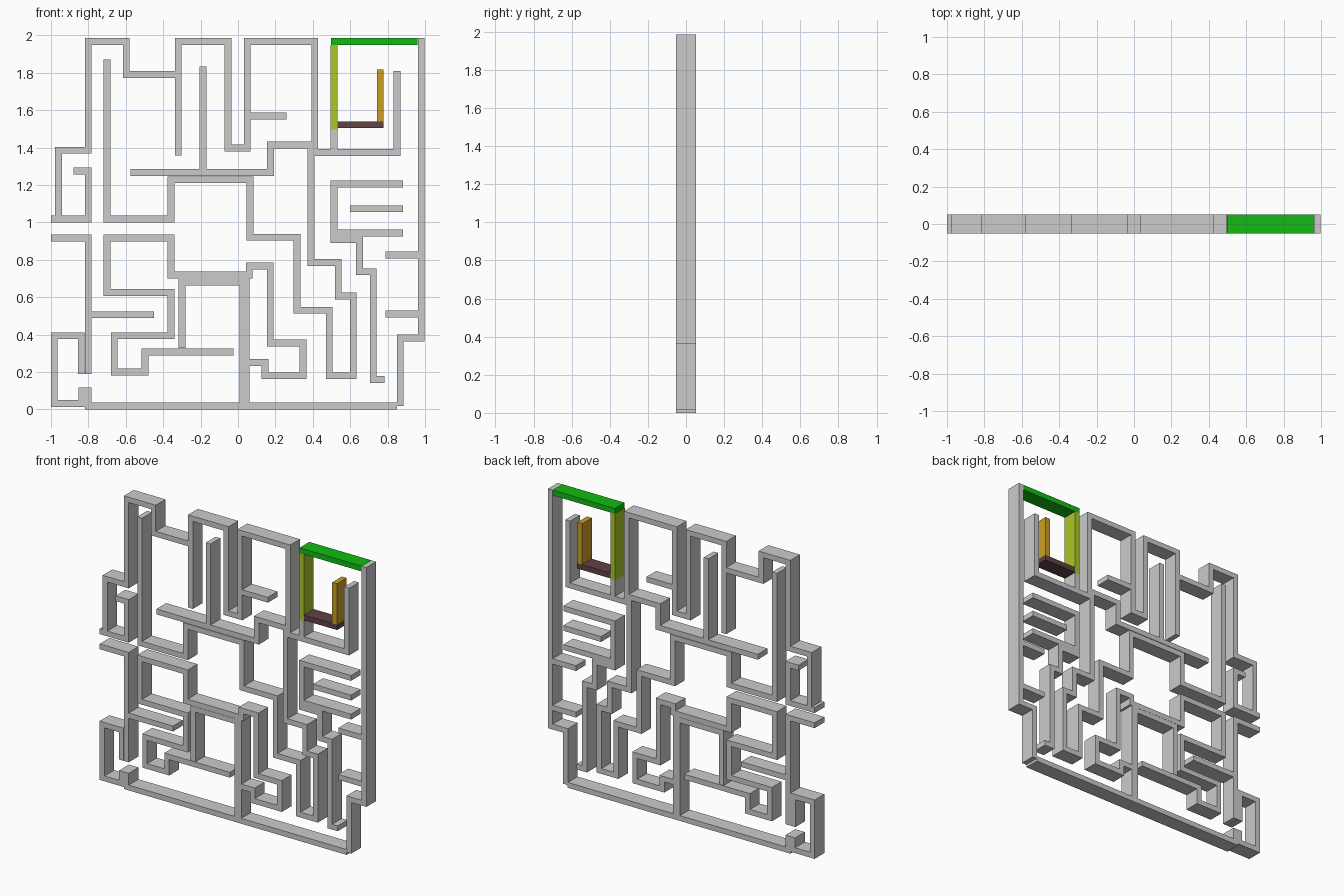
import bpy
import bmesh
from mathutils import Vector

cube = bpy.data.objects.get("Cube")
if cube:
    bpy.data.objects.remove(cube, do_unlink=True)

HALF_WIDTH = 0.018
HALF_DEPTH = 0.052


def paint(name, colour):
    mat = bpy.data.materials.new(name)
    mat.use_nodes = True
    mat.diffuse_color = colour
    mat.node_tree.nodes["Principled BSDF"].inputs["Base Color"].default_value = colour
    return mat


def wall(name, start, axis, *turns, half=HALF_WIDTH, mat=None):
    """Sweep one wall along a right-angled path; turns alternate between x and z."""
    path = [Vector(start)]
    for value in turns:
        point = path[-1].copy()
        point["xz".index(axis)] = value
        path.append(point)
        axis = "z" if axis == "x" else "x"

    # Each path point becomes a mitred ring of four corners
    bm = bmesh.new()
    normals = []
    for a, b in zip(path, path[1:]):
        d = (b - a).normalized()
        normals.append(Vector((-d.y, d.x)))
    rings = []
    for i, p in enumerate(path):
        if i == 0:
            offset = normals[0]
        elif i == len(path) - 1:
            offset = normals[-1]
        else:
            offset = normals[i - 1] + normals[i]
        l, r = p + offset * half, p - offset * half
        rings.append([bm.verts.new((q.x, y, q.y)) for q, y in (
            (l, -HALF_DEPTH), (r, -HALF_DEPTH), (r, HALF_DEPTH), (l, HALF_DEPTH))])
    for a, b in zip(rings, rings[1:]):
        for i in range(4):
            j = (i + 1) % 4
            bm.faces.new((a[i], a[j], b[j], b[i]))
    bm.faces.new(rings[0])
    bm.faces.new(rings[-1])
    bmesh.ops.recalc_face_normals(bm, faces=bm.faces)

    mesh = bpy.data.meshes.new(name)
    bm.to_mesh(mesh)
    bm.free()
    obj = bpy.data.objects.new(name, mesh)
    bpy.context.collection.objects.link(obj)
    if mat:
        mesh.materials.append(mat)
    return obj


# Upper outline with its battlement shape
wall("upper_outline", (-.96, 1.02), "z", 1.386, -.8, 1.967, -.598, 1.79, -.32,
     1.967, -.053, 1.397, .05, 1.967, .41, 1.373, .85, 1.81)
wall("upper_hanging_wall", (-.32, 1.772), "z", 1.357)
wall("upper_post", (-.187, 1.284), "z", 1.832)
wall("upper_shelf", (.068, 1.568), "x", .26)

# Left entrance
wall("entrance_upper_wall", (-.88, 1.274), "x", -.8, 1.018, -1)
wall("entrance_lower_wall", (-1, .916), "x", -.8, .19)
wall("entrance_shelf", (-.782, .506), "x", -.45)

# Central chambers
wall("long_winding_wall", (-.574, 1.266), "x", .174, 1.413, .39, .785, .536,
     .606, .616, .179, .488, .53, .315, .92, .064, 1.227, -.358, 1.018, -.7, 1.87)
wall("left_spiral_wall", (-.024, .307), "x", -.497, .2, -.662, .393, -.358,
     .625, -.7, .916, -.358, .718, .06, .766, .172, .355, .347, .179, .144,
     .25, .062)
wall("chamber_floor", (-.318, .681), "x", .01)
wall("chamber_left_post", (-.3, .69), "z", .327)
wall("chamber_right_post", (.035, .7), "z", .036, half=.026)

# Lower border
wall("lower_left_border", (-.838, .19), "z", .393, -.982, .031, -.836,
     .098, -.8, .018, .85)
wall("right_border", (.867, .018), "z", .382, .98, 1.985)

# Right side comb and stubs
wall("comb_frame", (.883, 1.205), "x", .513, .943, .883)
wall("comb_middle_tooth", (.6, 1.072), "x", .883)
wall("comb_tail", (.495, .907), "x", .65, .735, .723, .16, .783)
for label, height in (("upper", .825), ("lower", .51)):
    wall(label + "_border_stub", (.788, height), "x", .962)

# Coloured path and the post below it
wall("path_post", (.513, 1.391), "z", 1.497)
wall("green_lintel", (.497, 1.967), "x", .96,
     mat=paint("green", (.006, .5, .006, 1)))
wall("lime_post", (.513, 1.497), "z", 1.949,
     mat=paint("lime", (.4, .58, .02, 1)))
wall("brown_sill", (.531, 1.521), "x", .779,
     mat=paint("brown", (.12, .055, .06, 1)))
wall("amber_post", (.76, 1.539), "z", 1.816,
     mat=paint("amber", (.6, .35, .02, 1)))
